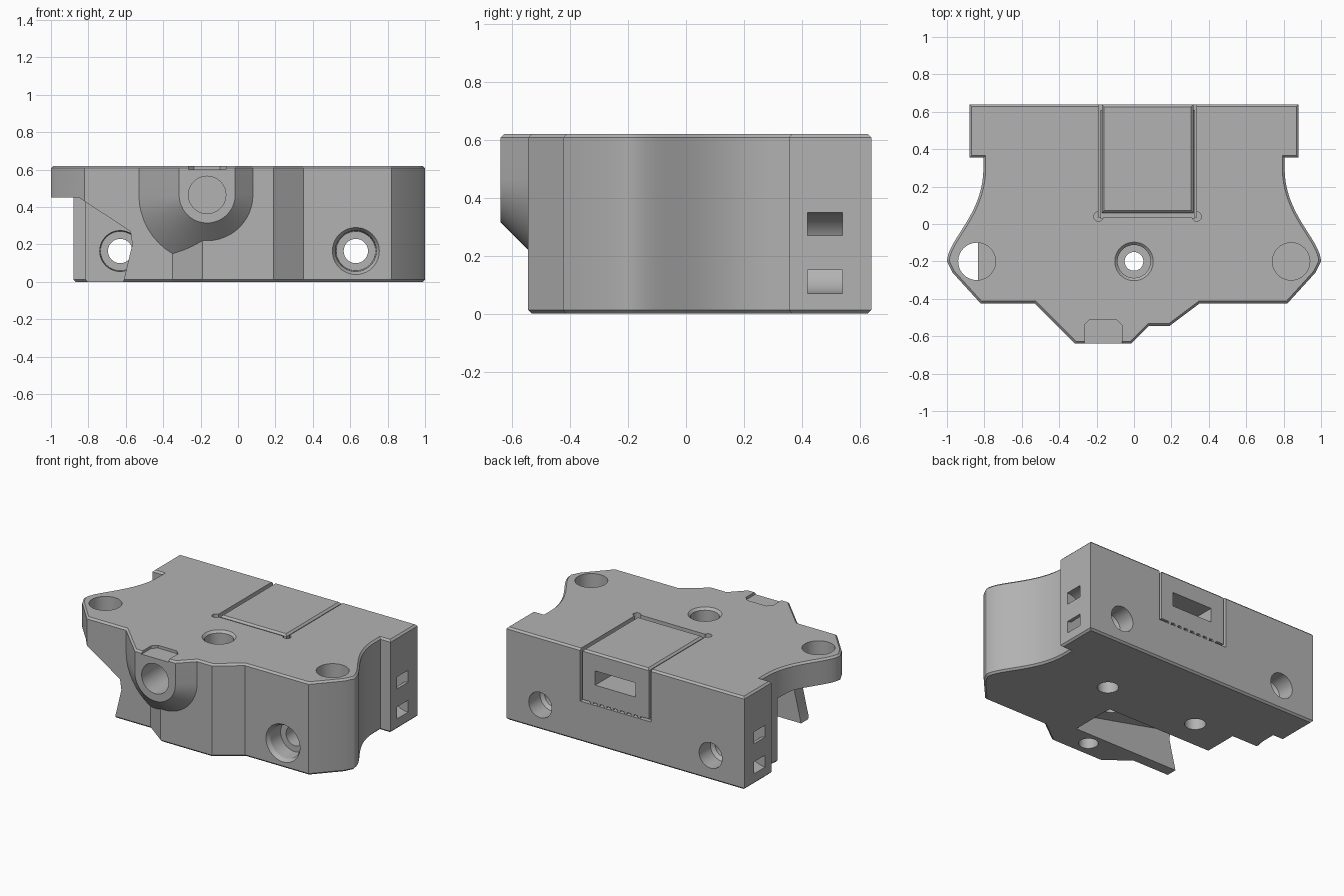
import bpy, bmesh, math
from mathutils import Vector
from mathutils.geometry import interpolate_bezier

if "Cube" in bpy.data.objects:
    bpy.data.objects.remove(bpy.data.objects["Cube"])

grey = bpy.data.materials.new("plain_grey")
grey.use_nodes = True
tone = (0.45, 0.45, 0.45, 1)
grey.diffuse_color = tone
grey.node_tree.nodes["Principled BSDF"].inputs["Base Color"].default_value = tone

H = 0.62        # body height
CH = 0.012      # edge chamfer


def finish(bm, name):
    bmesh.ops.recalc_face_normals(bm, faces=bm.faces)
    me = bpy.data.meshes.new(name)
    bm.to_mesh(me)
    bm.free()
    me.materials.append(grey)
    ob = bpy.data.objects.new(name, me)
    bpy.context.collection.objects.link(ob)
    return ob


def loft(rings, name, bevel=None):
    """Skin closed rings of equal length, cap both ends, chamfer chosen edges."""
    bm = bmesh.new()
    vs = [[bm.verts.new(p) for p in r] for r in rings]
    n = len(vs[0])
    for a, b in zip(vs, vs[1:]):
        for i in range(n):
            j = (i + 1) % n
            bm.faces.new((a[i], a[j], b[j], b[i]))
    bm.faces.new(vs[0])
    bm.faces.new(vs[-1])
    bmesh.ops.recalc_face_normals(bm, faces=bm.faces)
    if bevel:
        edges = [e for e in bm.edges if bevel(e)]
        bmesh.ops.bevel(bm, geom=edges, offset=CH, segments=1, affect='EDGES')
    return finish(bm, name)


def prism(pts, lo, hi, axis, name, bevel=None):
    if axis == 'z':
        put = lambda p, t: (p[0], p[1], t)
    else:
        put = lambda p, t: (p[0], t, p[1])
    return loft([[put(p, t) for p in pts] for t in (lo, hi)], name, bevel)


def box(x, y, z, name, bevel=None):
    pts = [(x[0], y[0]), (x[1], y[0]), (x[1], y[1]), (x[0], y[1])]
    return prism(pts, z[0], z[1], 'z', name, bevel)


def lathe(profile, centre, axis, name, n=40):
    """Turn (radius, position) pairs round z or y; rings close on themselves."""
    bm = bmesh.new()
    vs = []
    for r, t in profile:
        ring = []
        for k in range(n):
            a = math.tau * k / n
            u, v = centre[0] + r * math.cos(a), centre[1] + r * math.sin(a)
            ring.append(bm.verts.new((u, v, t) if axis == 'z' else (u, t, v)))
        vs.append(ring)
    if profile[0][0] == 0:
        pairs = list(zip(vs, vs[1:]))
    else:
        pairs = list(zip(vs, vs[1:] + vs[:1]))
    for a, b in pairs:
        for k in range(n):
            j = (k + 1) % n
            bm.faces.new((a[k], a[j], b[j], b[k]))
    bmesh.ops.remove_doubles(bm, verts=bm.verts, dist=1e-5)
    return finish(bm, name)


def bore(r, lo, hi, centre, axis):
    return lathe([(0, lo), (r, lo), (r, hi), (0, hi)], centre, axis, "bore_cutter")


def combine(target, tool, op='DIFFERENCE'):
    m = target.modifiers.new(op.lower(), 'BOOLEAN')
    m.operation, m.solver, m.object = op, 'EXACT', tool
    bpy.context.view_layer.objects.active = target
    bpy.ops.object.modifier_apply(modifier=m.name)
    bpy.data.objects.remove(tool)


def is_rim(e):
    z = [v.co.z for v in e.verts]
    return abs(z[0] - z[1]) < 1e-4


# main body: mirrored plan outline with swept side lobes
curve = [tuple(p) for p in interpolate_bezier(
    Vector((0.805, 0.3)), Vector((0.805, 0.05)),
    Vector((0.995, -0.08)), Vector((1.0, -0.2)), 20)]
half = [(0.88, 0.64), (0.88, 0.355), (0.805, 0.355)] + [p[:2] for p in curve]
half += [(0.97, -0.26), (0.82, -0.425), (0.35, -0.425), (0.19, -0.545)]
outline = half + [(-x, y) for x, y in reversed(half)]
body = prism(outline, 0, H, 'z', "mount_body", is_rim)

# flared inlet boss on the front
BX, BZ = -0.165, 0.465


def arch(r, y):
    arc = [math.pi * (1 + k / 24) for k in range(25)]
    low = [(BX + r * math.cos(a), y, BZ + r * math.sin(a)) for a in arc]
    return [(BX - r, y, H)] + low + [(BX + r, y, H)]


boss = loft([arch(0.15, -0.64), arch(0.39, -0.40)], "inlet_boss",
            lambda e: all(v.co.z > H - 1e-4 for v in e.verts))
combine(body, boss, 'UNION')

# undercut below the right lobe, leaving a slanted fin at the front
under = [(-1.2, 0.45), (-0.85, 0.45), (-0.575, 0.27), (-0.565, 0.2),
         (-0.625, -0.05), (-1.2, -0.05)]
combine(body, prism(under, -0.8, 0.2, 'y', "undercut_cutter"))
# pocket in the underside, opening into the undercut
pocket = [(0.17, -0.05), (0.17, 0.1), (-0.575, 0.26), (-0.7, 0.26), (-0.7, -0.05)]
combine(body, prism(pocket, -0.34, -0.03, 'y', "pocket_cutter"))

# inlet bore and shallow relief above it
combine(body, bore(0.1, -0.7, -0.36, (BX, BZ), 'y'))
relief = [(-0.265, -0.7), (-0.265, -0.54), (-0.235, -0.51),
          (-0.095, -0.51), (-0.065, -0.54), (-0.065, -0.7)]
combine(body, prism(relief, H - 0.018, H + 0.1, 'z', "relief_cutter"))

# vertical holes: blind lobe sockets, centre screw hole, underside holes
for s in (-1, 1):
    combine(body, bore(0.1, 0.44, 0.7, (s * 0.84, -0.2), 'z'))
    combine(body, bore(0.065, -0.1, 0.2, (s * 0.345, 0.165), 'z'))
combine(body, bore(0.06, -0.1, 0.15, (0, -0.43), 'z'))
combine(body, lathe([(0, -0.1), (0.05, -0.1), (0.05, 0.48), (0.088, 0.48),
                     (0.088, 0.605), (0.115, 0.632), (0, 0.632)],
                    (0, -0.2), 'z', "screw_cutter"))

# lengthwise bolt holes with front counterbores
for s, front, seat in ((-1, 0.15, 0.27), (1, -0.44, -0.3)):
    combine(body, lathe([(0, front), (0.135, front), (0.11, front + 0.04),
                         (0.105, seat), (0.065, seat), (0.065, 0.5),
                         (0.085, 0.52), (0.085, 0.7), (0, 0.7)],
                        (s * 0.63, 0.165), 'y', "bolt_cutter"))
    # curved tie channel through each side face
    combine(body, lathe([(0.06, 0.42), (0.14, 0.42), (0.14, 0.54), (0.06, 0.54)],
                        (s * 0.88, 0.21), 'y', "tie_cutter"))

# recess for the rear panel, with relieved inner corners
combine(body, box((-0.19, 0.335), (0.035, 0.8), (0.27, 0.8), "recess_cutter"))
for x in (-0.19, 0.335):
    combine(body, bore(0.025, 0.5, 0.7, (x, 0.04), 'z'))

# rear panel with its connector slot
panel = box((-0.172, 0.317), (0.06, 0.638), (0.285, H), "rear_panel",
            lambda e: all(v.co.z > H - 1e-4 for v in e.verts))
combine(panel, box((-0.075, 0.225), (0.42, 0.8), (0.405, 0.5), "slot_cutter"))
filler = box((-0.18, 0.325), (0.03, 0.61), (0.26, H - 0.04), "panel_backing")
combine(filler, box((-0.075, 0.225), (0.42, 0.8), (0.405, 0.5), "slot_cutter"))

# small grip ridges along the lower panel edge
parts = [body, panel, filler]
for k in range(8):
    x = -0.1 + k * 0.05
    ridge = bore(0.012, 0.59, 0.638, (x, 0.282), 'y')
    ridge.name = "grip_ridge"
    parts.append(ridge)

bpy.ops.object.select_all(action='DESELECT')
for ob in parts:
    ob.select_set(True)
bpy.context.view_layer.objects.active = body
bpy.ops.object.shade_smooth_by_angle(angle=math.radians(25))
